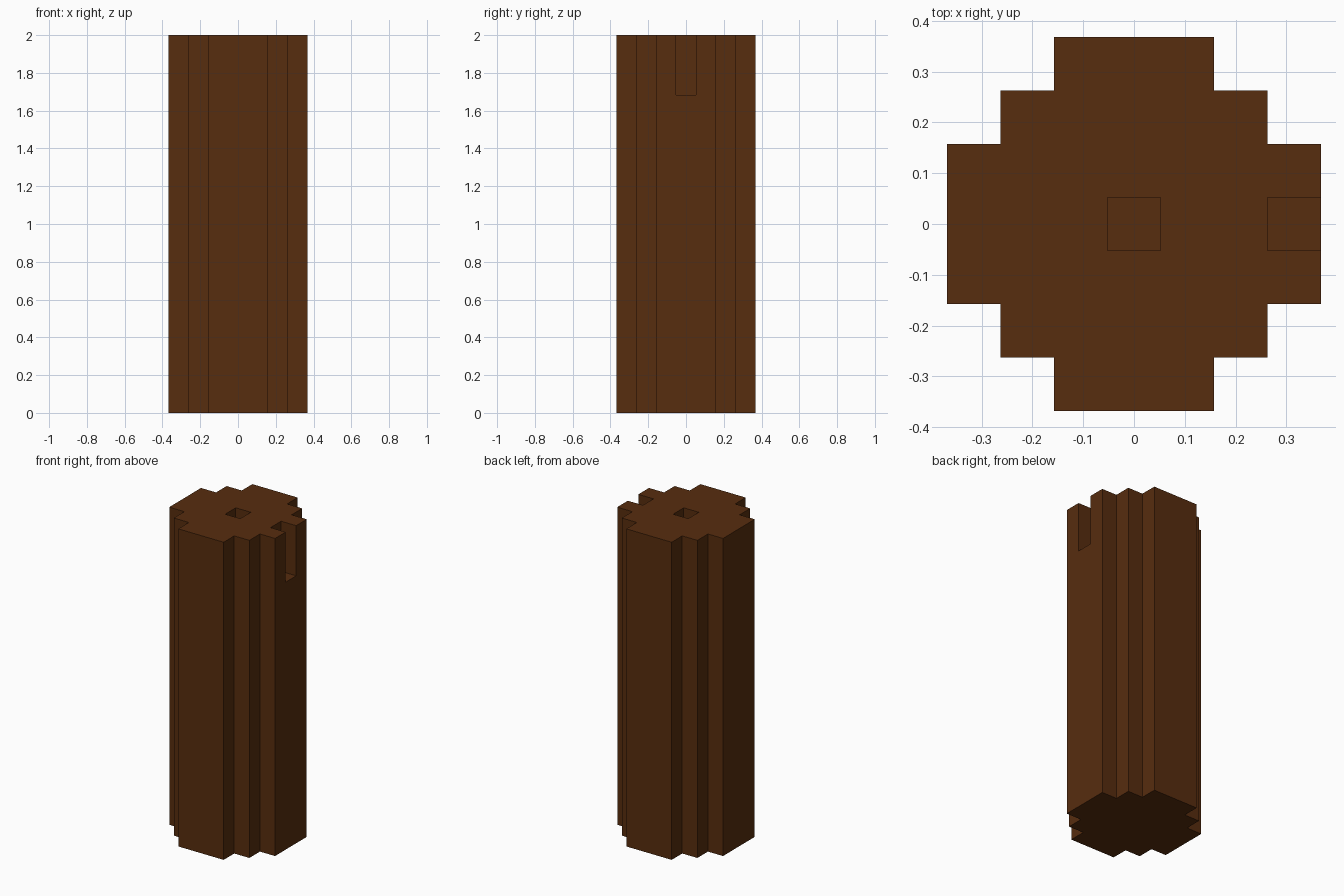
import bpy, bmesh
from mathutils import Matrix, Vector

cube = bpy.data.objects.get("Cube")
if cube:
    bpy.data.objects.remove(cube, do_unlink=True)

U = 2 / 19          # one block step
HEIGHT = 19 * U

brown = bpy.data.materials.new("dark_brown")
brown.use_nodes = True
colour = (0.096, 0.026, 0.0045, 1)
brown.diffuse_color = colour
bsdf = brown.node_tree.nodes["Principled BSDF"]
bsdf.inputs["Base Color"].default_value = colour
bsdf.inputs["Roughness"].default_value = 0.9


def make_object(name, bm):
    bmesh.ops.recalc_face_normals(bm, faces=bm.faces)
    mesh = bpy.data.meshes.new(name)
    bm.to_mesh(mesh)
    bm.free()
    mesh.materials.append(brown)
    ob = bpy.data.objects.new(name, mesh)
    bpy.context.collection.objects.link(ob)
    return ob


def make_box(name, lo, hi):
    lo, hi = Vector(lo), Vector(hi)
    bm = bmesh.new()
    bmesh.ops.create_cube(bm, size=1, matrix=Matrix.Translation((lo + hi) / 2)
                          @ Matrix.Diagonal((*(hi - lo), 1)))
    return make_object(name, bm)


# Stepped round column: one quarter of the outline, turned four times
quarter = [(3.5, 1.5), (2.5, 1.5), (2.5, 2.5), (1.5, 2.5), (1.5, 3.5)]
outline = []
for _ in range(4):
    outline += quarter
    quarter = [(-y, x) for x, y in quarter]

bm = bmesh.new()
base = bm.faces.new([bm.verts.new((x * U, y * U, 0)) for x, y in outline])
top = bmesh.ops.extrude_face_region(bm, geom=[base], use_keep_orig=True)
bmesh.ops.translate(bm, vec=(0, 0, HEIGHT),
                    verts=[v for v in top["geom"] if isinstance(v, bmesh.types.BMVert)])
column = make_object("stepped_column", bm)

# Square hole in the middle of the top, and a notch in the left rim
h, floor, above = U / 2, HEIGHT - 3 * U, HEIGHT + U
cutters = [
    make_box("centre_hole_cutter", (-h, -h, floor), (h, h, above)),
    make_box("rim_notch_cutter", (2.5 * U, -h, floor), (4.5 * U, h, above)),
]
bpy.context.view_layer.objects.active = column
for cutter in cutters:
    cutter.hide_render = True
    mod = column.modifiers.new(cutter.name, "BOOLEAN")
    mod.operation = "DIFFERENCE"
    mod.solver = "EXACT"
    mod.object = cutter
    bpy.ops.object.modifier_apply(modifier=mod.name)
    bpy.data.objects.remove(cutter, do_unlink=True)
